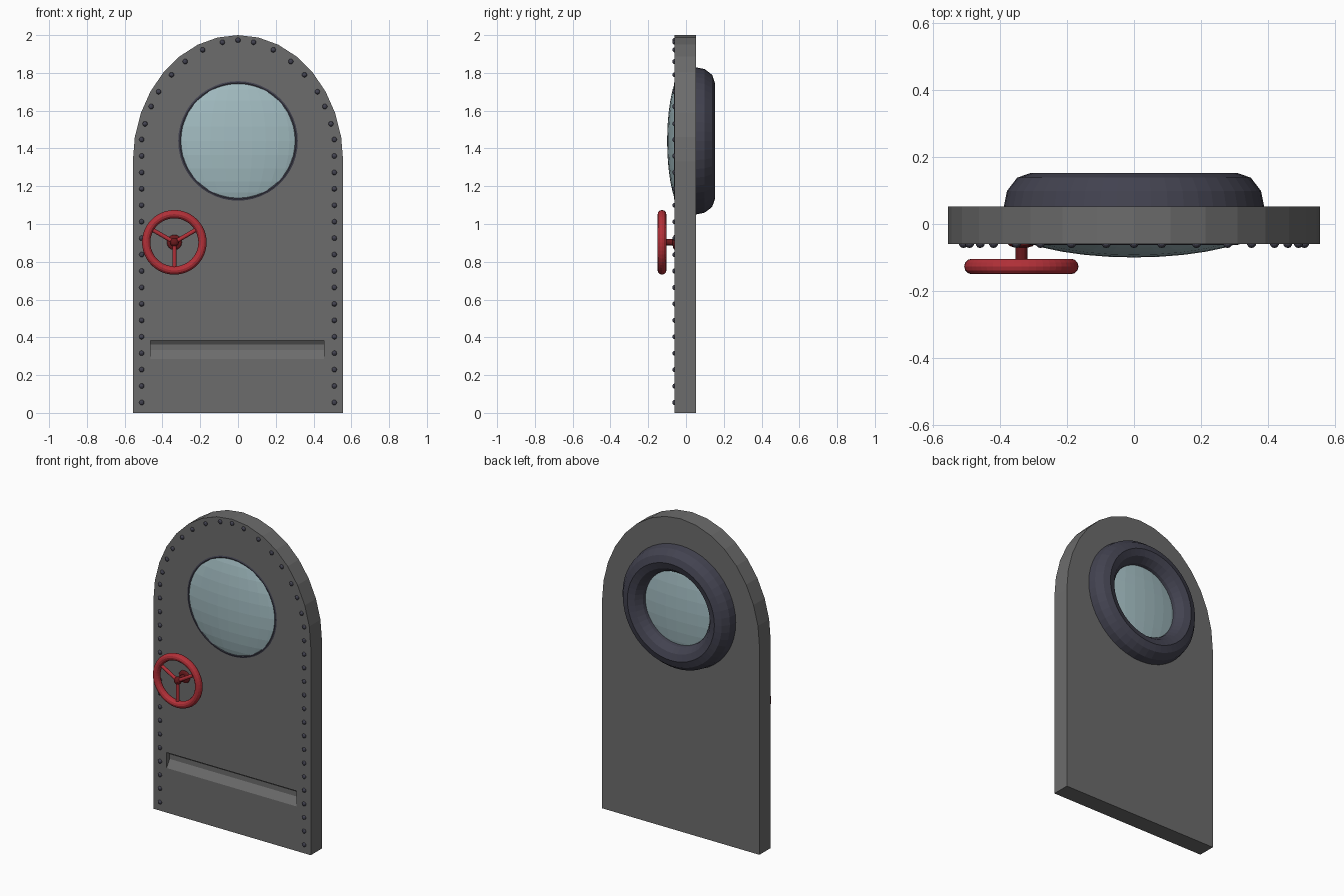
import bpy, bmesh, math
from mathutils import Vector, Matrix

if "Cube" in bpy.data.objects:
    bpy.data.objects.remove(bpy.data.objects["Cube"])


def material(name, rgb):
    m = bpy.data.materials.new(name)
    m.diffuse_color = (*rgb, 1)
    m.use_nodes = True
    m.node_tree.nodes["Principled BSDF"].inputs["Base Color"].default_value = m.diffuse_color
    return m


steel = material("steel", (0.15, 0.15, 0.15))
dark = material("dark_metal", (0.055, 0.055, 0.08))
glass_mat = material("glass", (0.36, 0.50, 0.53))
red = material("red_paint", (0.45, 0.03, 0.04))
dark_red = material("dark_red", (0.14, 0.01, 0.012))


def add_bmesh(name, bm, mat=None):
    bmesh.ops.recalc_face_normals(bm, faces=bm.faces)
    me = bpy.data.meshes.new(name)
    bm.to_mesh(me)
    bm.free()
    ob = bpy.data.objects.new(name, me)
    bpy.context.collection.objects.link(ob)
    if mat:
        me.materials.append(mat)
    return ob


def prism(name, points, offset, mat=None):
    bm = bmesh.new()
    face = bm.faces.new([bm.verts.new(p) for p in points])
    new = bmesh.ops.extrude_face_region(bm, geom=[face])["geom"]
    bmesh.ops.translate(bm, vec=offset,
                        verts=[v for v in new if isinstance(v, bmesh.types.BMVert)])
    # keep the starting face so the prism is closed
    if not face.is_valid:
        bmesh.ops.holes_fill(bm, edges=bm.edges)
    return add_bmesh(name, bm, mat)


def ring(name, center, major, minor, depth, mat):
    bpy.ops.mesh.primitive_torus_add(major_radius=major, minor_radius=minor,
                                     major_segments=48, minor_segments=12)
    ob = bpy.context.object
    ob.name = name
    ob.data.transform(Matrix.Translation(center) @ Matrix.Diagonal((1, depth / minor, 1, 1))
                      @ Matrix.Rotation(math.pi / 2, 4, 'X'))
    ob.data.materials.append(mat)
    return ob


def rod(name, a, b, radius, mat):
    a, b = Vector(a), Vector(b)
    bm = bmesh.new()
    turn = (b - a).to_track_quat('Z', 'Y').to_matrix().to_4x4()
    bmesh.ops.create_cone(bm, cap_ends=True, segments=12, radius1=radius, radius2=radius,
                          depth=(b - a).length,
                          matrix=Matrix.Translation((a + b) / 2) @ turn)
    return add_bmesh(name, bm, mat)


def ball(name, center, size, mat, segs=12, rings=8):
    bm = bmesh.new()
    bmesh.ops.create_uvsphere(bm, u_segments=segs, v_segments=rings, radius=1,
                              matrix=Matrix.Translation(center) @ Matrix.Diagonal((*size, 1)))
    return add_bmesh(name, bm, mat)


# Arched door slab
W, FRONT, BACK, SPRING = 0.557, -0.06, 0.053, 1.33
outline = [(-W, FRONT, 0), (W, FRONT, 0)]
for i in range(17):
    t = math.pi * i / 16
    outline.append((W * math.cos(t), FRONT, SPRING + (2 - SPRING) * math.sin(t)))
door = prism("door", outline, (0, BACK - FRONT, 0), steel)

# Shallow groove near the bottom
profile = [(-0.08, 0.384), (-0.045, 0.384), (-0.03, 0.362), (-0.03, 0.332),
           (FRONT, 0.285), (-0.08, 0.285)]
cutter = prism("groove_cutter", [(-0.463, y, z) for y, z in profile], (0.918, 0, 0))
cutter.hide_render = True
cut = door.modifiers.new("groove", 'BOOLEAN')
cut.operation, cut.solver, cut.object = 'DIFFERENCE', 'EXACT', cutter
bpy.context.view_layer.objects.active = door
bpy.ops.object.modifier_apply(modifier="groove")
bpy.data.objects.remove(cutter, do_unlink=True)

# Porthole frame and domed glass
ring("porthole_frame", (0, 0.045, 1.44), 0.308, 0.083, 0.108, dark)
ball("porthole_glass", (0, 0, 1.44), (0.385, 0.1, 0.385), glass_mat, 32, 16)

# Hand wheel
wx, wy, wz = -0.337, -0.127, 0.903
ring("wheel_rim", (wx, wy, wz), 0.149, 0.022, 0.023, red)
for deg in (30, 150, 270):
    t = math.radians(deg)
    rod("wheel_spoke", (wx, wy, wz),
        (wx + 0.149 * math.cos(t), wy, wz + 0.149 * math.sin(t)), 0.011, red)
rod("wheel_stem", (wx, wy, wz), (wx, FRONT + 0.01, wz), 0.018, dark_red)
ball("wheel_hub", (wx, wy, wz), (0.024, 0.022, 0.024), dark_red)
ball("wheel_base", (wx, FRONT, wz), (0.04, 0.012, 0.04), dark_red)

# Rivets up both sides and around the arch
spots = [(0.51, 0.055 + 0.087 * i) for i in range(17)]
spots += [(0.492, 1.53), (0.46, 1.622), (0.42, 1.70), (0.352, 1.79),
          (0.28, 1.86), (0.187, 1.922), (0.083, 1.962)]
for x, z in spots:
    for s in (-1, 1):
        ball("rivet", (s * x, FRONT + 0.002, z), (0.014, 0.014, 0.014), dark, 10, 6)
ball("rivet", (0, FRONT + 0.002, 1.973), (0.014, 0.014, 0.014), dark, 10, 6)
